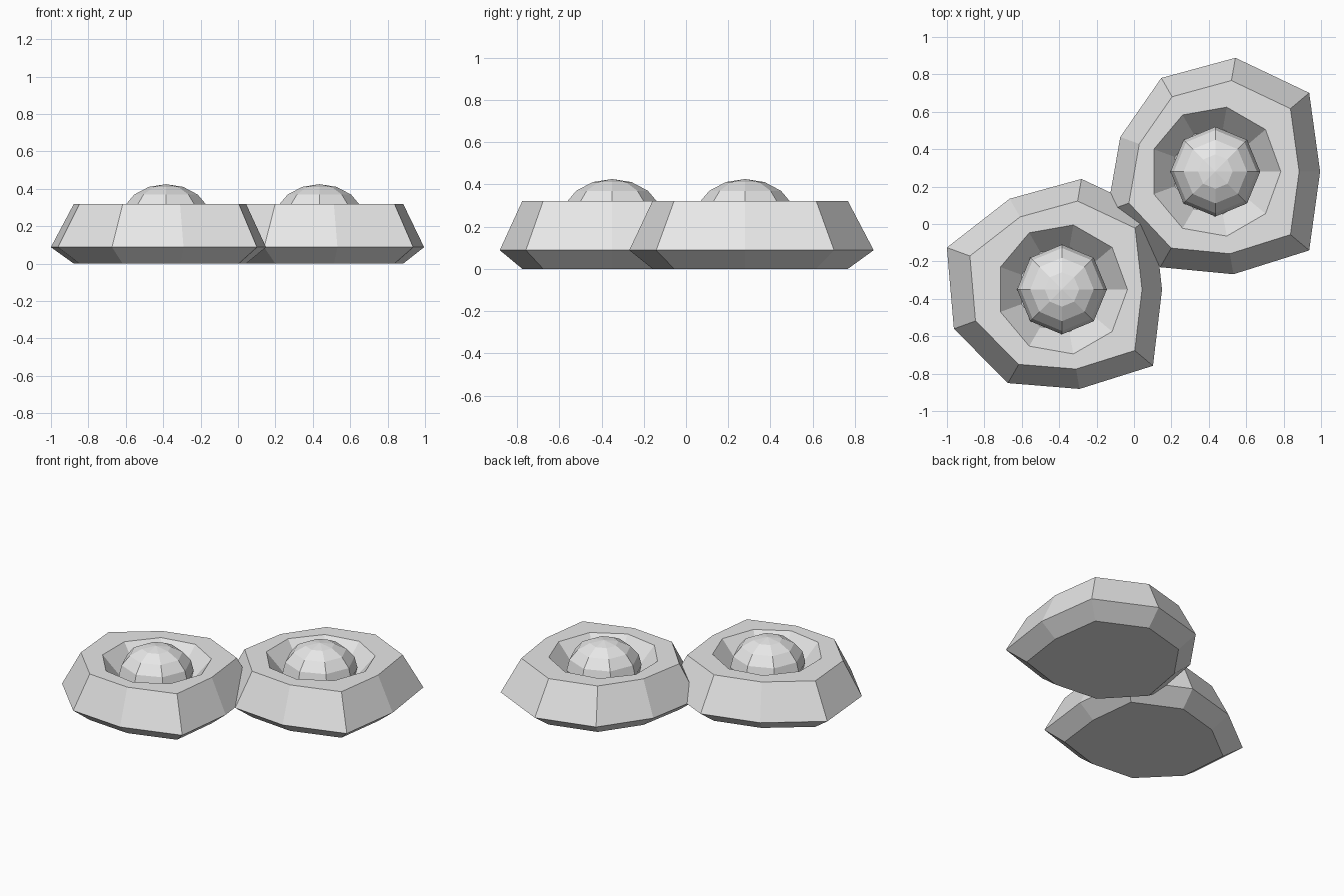
import bpy, bmesh, math

if "Cube" in bpy.data.objects:
    bpy.data.objects.remove(bpy.data.objects["Cube"])

SIDES = 9
grey = bpy.data.materials.new("stone_grey")
grey.diffuse_color = (0.8, 0.8, 0.8, 1)
grey.use_nodes = True
grey.node_tree.nodes["Principled BSDF"].inputs["Base Color"].default_value = grey.diffuse_color


def finish(bm, name, centre):
    bmesh.ops.recalc_face_normals(bm, faces=bm.faces)
    mesh = bpy.data.meshes.new(name)
    bm.to_mesh(mesh)
    bm.free()
    mesh.materials.append(grey)
    obj = bpy.data.objects.new(name, mesh)
    obj.location = (centre[0], centre[1], 0)
    bpy.context.collection.objects.link(obj)


def ring(bm, radii, z):
    return [bm.verts.new((r * math.cos(i * math.tau / SIDES),
                          r * math.sin(i * math.tau / SIDES), z))
            for i, r in enumerate(radii)]


def rock(name, centre, radii):
    # uneven nine-sided body with a regular bowl sunk into its top
    bm = bmesh.new()
    inset = [r * 0.8 for r in radii]
    rings = [ring(bm, inset, 0),
             ring(bm, radii, 0.088),
             ring(bm, inset, 0.32),
             ring(bm, [0.35] * SIDES, 0.32),
             ring(bm, [0.23] * SIDES, 0.18)]
    for a, b in zip(rings, rings[1:]):
        for i in range(SIDES):
            j = (i + 1) % SIDES
            bm.faces.new((a[i], a[j], b[j], b[i]))
    bm.faces.new(rings[0][::-1])
    bm.faces.new(rings[-1])
    finish(bm, name, centre)


def dome(name, centre):
    # flattened faceted ball resting in the bowl
    bm = bmesh.new()
    bmesh.ops.create_uvsphere(bm, u_segments=8, v_segments=8, radius=1)
    bmesh.ops.scale(bm, vec=(0.24, 0.24, 0.19), verts=bm.verts)
    bmesh.ops.translate(bm, vec=(0, 0, 0.235), verts=bm.verts)
    finish(bm, name, centre)


# outline radius every 40 degrees, starting at +x
parts = {
    "left": ((-0.385, -0.35),
             (0.535, 0.638, 0.60, 0.56, 0.655, 0.615, 0.578, 0.54, 0.635)),
    "right": ((0.435, 0.28),
              (0.56, 0.655, 0.618, 0.578, 0.541, 0.615, 0.59, 0.557, 0.655)),
}
for side, (centre, radii) in parts.items():
    rock(side + "_rock_ring", centre, radii)
    dome(side + "_dome", centre)
